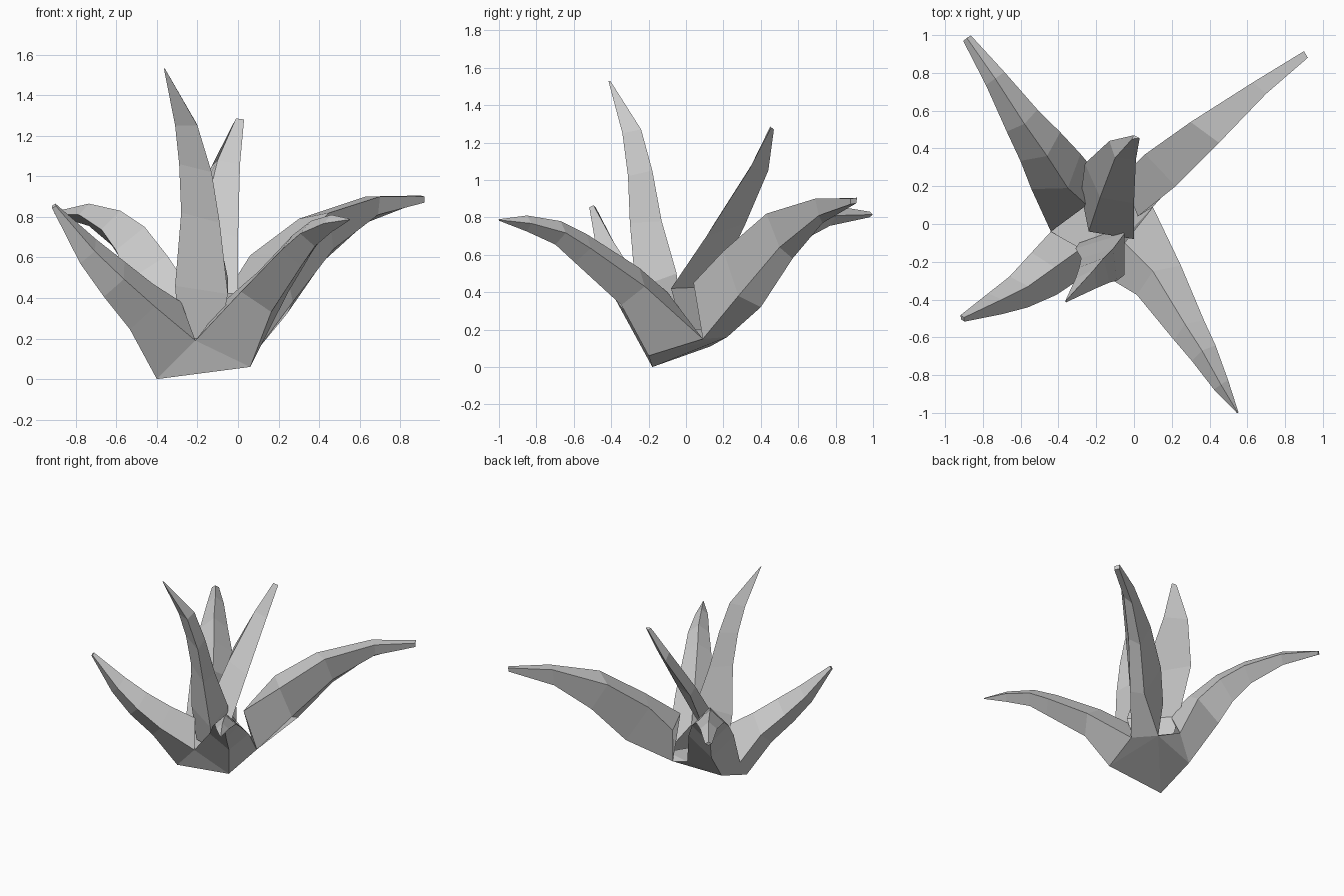
import bpy, bmesh
from mathutils import Vector as V

if "Cube" in bpy.data.objects:
    bpy.data.objects.remove(bpy.data.objects["Cube"])


def finish(bm, name):
    bmesh.ops.recalc_face_normals(bm, faces=bm.faces)
    me = bpy.data.meshes.new(name)
    bm.to_mesh(me)
    bm.free()
    bpy.context.collection.objects.link(bpy.data.objects.new(name, me))


def loft(name, rings):
    """Skin a list of rings with equal point counts and close both ends."""
    bm = bmesh.new()
    vs = [[bm.verts.new(q) for q in r] for r in rings]
    n = len(vs[0])
    for a, b in zip(vs, vs[1:]):
        for k in range(n):
            j = (k + 1) % n
            bm.faces.new((a[k], a[j], b[j], b[k]))
    bm.faces.new(vs[0])
    bm.faces.new(vs[-1])
    finish(bm, name)


def leaf(name, ridge, widths, depths, root, edge=0.5):
    """Four-sided leaf: inner ridge, two edges, outer keel."""
    pts = [V(p) for p in ridge]
    head = pts[-1] - pts[0]
    side = V((head.x, head.y, 0)).cross(V((0, 0, 1))).normalized()
    rings = [[pts[0]] + list(root)]
    for i, p in enumerate(pts[1:], 1):
        t = pts[min(i + 1, len(pts) - 1)] - pts[i - 1]
        out = t.cross(side).normalized()
        w, d = side * widths[i - 1], out * depths[i - 1]
        rings.append([p, p + d * edge + w, p + d, p + d * edge - w])
    loft(name, rings)


# Notches between the outer leaves and the lowest points of their keels
front, right, back, left = (-.21, -.24, .19), (.1, .09, .15), (-.2, .27, .22), (-.44, -.04, .16)
k_fl, k_fr, k_br, k_bl = (-.4, -.18, 0), (.06, -.2, .06), (-.04, .22, .16), (-.4, .13, .11)

# Base
bm = bmesh.new()
for p in (front, right, back, left, k_fl, k_fr, k_br, k_bl):
    bm.verts.new(p)
bmesh.ops.convex_hull(bm, input=bm.verts)
finish(bm, "base")

# Arching outer leaves
leaf("front_right_leaf",
     [(-.05, -.1, .4), (.1, -.25, .53), (.27, -.53, .71), (.36, -.67, .78), (.46, -.85, .81), (.55, -1, .79)],
     [.14, .095, .075, .045, .004], [.23, .17, .13, .085, .008], (front, k_fr, right))
leaf("back_left_leaf",
     [(-.25, .1, .46), (-.35, .19, .61), (-.46, .36, .75), (-.58, .53, .83), (-.735, .77, .865), (-.885, .985, .83)],
     [.16, .13, .1, .06, .025], [.33, .26, .19, .11, .03], (back, k_bl, left))
leaf("front_left_leaf",
     [(-.28, -.13, .38), (-.42, -.23, .47), (-.56, -.33, .58), (-.7, -.4, .69), (-.9, -.495, .865)],
     [.13, .095, .065, .02], [.26, .21, .15, .03], (left, k_fl, front))

# Broad back right leaf: two upper edges over a blunt keel
loft("back_right_leaf", [
    [(.02, .04, .45), right, k_br, (-.06, .25, .42)],
    [(.22, .2, .62), (.27, .28, .38), (.24, .4, .32), (.06, .37, .61)],
    [(.45, .43, .82), (.47, .5, .64), (.42, .57, .58), (.3, .54, .79)],
    [(.7, .69, .9), (.69, .71, .81), (.63, .73, .77), (.63, .75, .9)],
    [(.92, .88, .9), (.92, .88, .87), (.9, .91, .875), (.9, .915, .905)]])

# Two upright three-sided inner leaves
loft("tall_front_leaf", [
    [(-.09, -.03, .2), (-.29, -.1, .2), (-.09, -.18, .2)],
    [(-.05, -.05, .5), (-.31, -.13, .46), (-.05, -.27, .42)],
    [(-.11, -.13, .78), (-.28, -.18, .82), (-.09, -.3, .77)],
    [(-.16, -.18, 1.05), (-.29, -.23, 1.06), (-.13, -.31, 1.02)],
    [(-.21, -.24, 1.27), (-.31, -.29, 1.25), (-.2, -.34, 1.25)],
    [(-.36, -.405, 1.53), (-.365, -.41, 1.53), (-.36, -.415, 1.53)]])
loft("tall_back_leaf", [
    [(-.24, 0, .2), (-.02, -.02, .2), (-.2, .18, .2)],
    [(-.24, -.04, .43), (0, -.08, .42), (-.28, .16, .43)],
    [(-.18, .14, .75), (0, .11, .7), (-.26, .32, .77)],
    [(-.1, .35, 1.08), (.01, .34, 1.06), (-.13, .44, 1.05)],
    [(-.01, .45, 1.285), (.03, .455, 1.28), (0, .47, 1.27)]])
